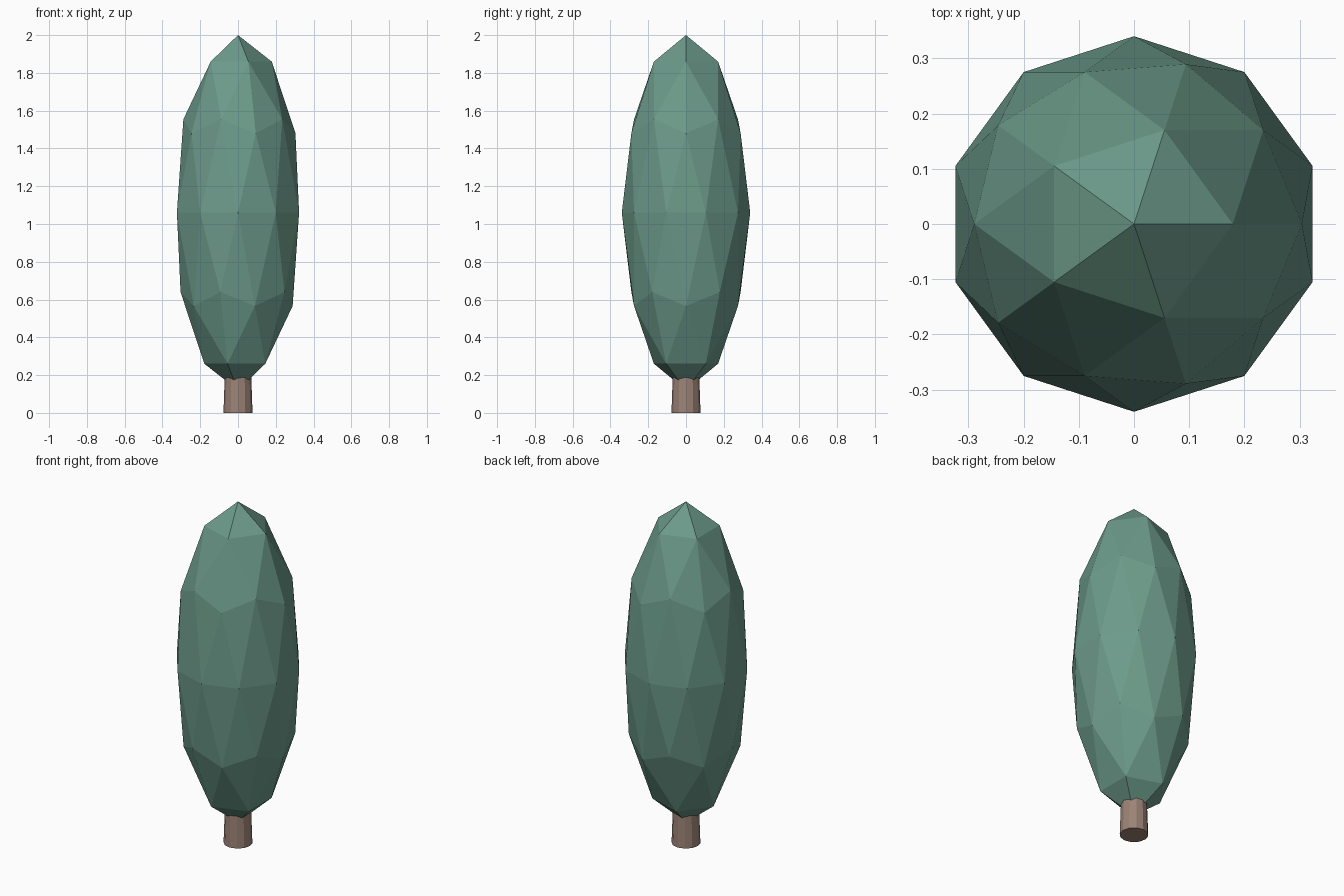
import bpy

if "Cube" in bpy.data.objects:
    bpy.data.objects.remove(bpy.data.objects["Cube"])


def material(name, rgb):
    m = bpy.data.materials.new(name)
    m.diffuse_color = (*rgb, 1.0)
    m.use_nodes = True
    m.node_tree.nodes["Principled BSDF"].inputs["Base Color"].default_value = m.diffuse_color
    return m


def finish(name, mat):
    obj = bpy.context.object
    obj.name = name
    obj.data.materials.append(mat)
    bpy.ops.object.transform_apply(location=True, rotation=True, scale=True)
    bpy.ops.object.shade_flat()
    return obj


green = material("leaf green", (0.150, 0.325, 0.254))
brown = material("bark brown", (0.330, 0.225, 0.178))

# Tall faceted crown
bpy.ops.mesh.primitive_ico_sphere_add(subdivisions=2, radius=1, location=(0, 0, 1.06))
bpy.context.object.scale = (0.34, 0.34, 0.94)
finish("crown", green)

# Slightly tapered trunk reaching into the crown
bpy.ops.mesh.primitive_cone_add(vertices=12, radius1=0.077, radius2=0.068,
                                depth=0.26, location=(0, 0, 0.13))
finish("trunk", brown)
